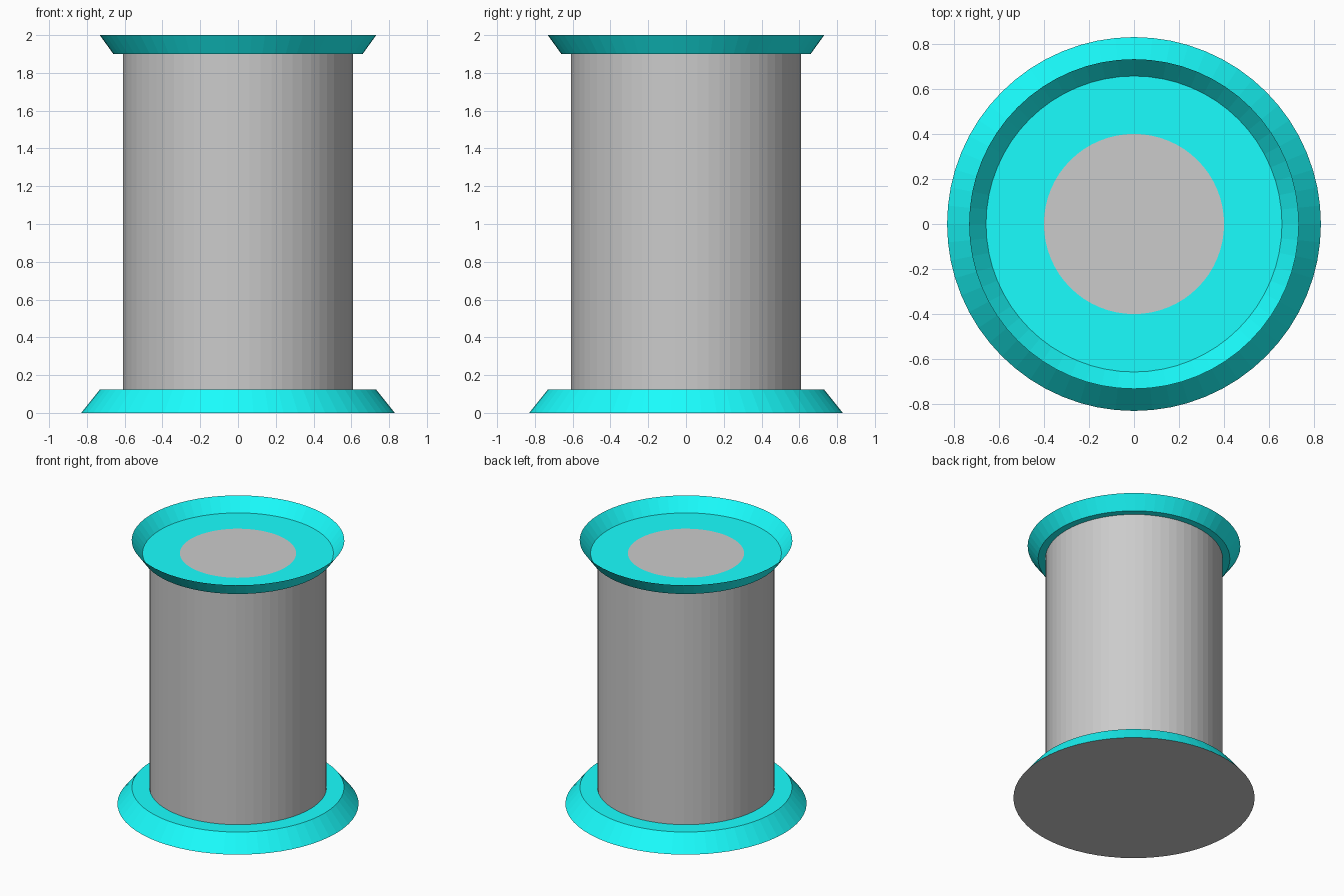
import bpy, bmesh
from math import cos, sin, tau

if "Cube" in bpy.data.objects:
    bpy.data.objects.remove(bpy.data.objects["Cube"])

SIDES = 64

cyan = bpy.data.materials.new("cyan")
cyan.diffuse_color = (0.01, 1.0, 1.0, 1)
cyan.use_nodes = True
cyan.node_tree.nodes["Principled BSDF"].inputs["Base Color"].default_value = cyan.diffuse_color


def lathe(name, profile, material=None, flip=False):
    """Revolve (radius, z) points around z; radius 0 closes with a flat disc."""
    bm = bmesh.new()
    rings = [[bm.verts.new((r * cos(tau * i / SIDES), r * sin(tau * i / SIDES), z))
              for i in range(SIDES)] for r, z in profile]
    for a, b in zip(rings, rings[1:]):
        for i in range(SIDES):
            j = (i + 1) % SIDES
            bm.faces.new((a[i], a[j], b[j], b[i]))
    if len(rings) == 1:
        bm.faces.new(rings[0])
    if flip:
        bmesh.ops.reverse_faces(bm, faces=bm.faces[:])
    mesh = bpy.data.meshes.new(name)
    bm.to_mesh(mesh)
    bm.free()
    obj = bpy.data.objects.new(name, mesh)
    bpy.context.collection.objects.link(obj)
    if material:
        mesh.materials.append(material)
    return obj


# Grey underside and cyan sloped foot
lathe("bottom_plate", [(0.83, 0)], flip=True)
lathe("base_flange", [(0.83, 0), (0.73, 0.125), (0.61, 0.125)], cyan)

# Grey column
lathe("column", [(0.61, 0.125), (0.61, 1.9)])

# Flared shallow dish with a thin lip
lathe("top_dish", [(0.61, 1.9), (0.66, 1.9), (0.732, 2.0),
                   (0.657, 1.902), (0.4, 1.902)], cyan)

# Grey disc set in the dish floor
lathe("dish_inlay", [(0.4, 1.902)])
